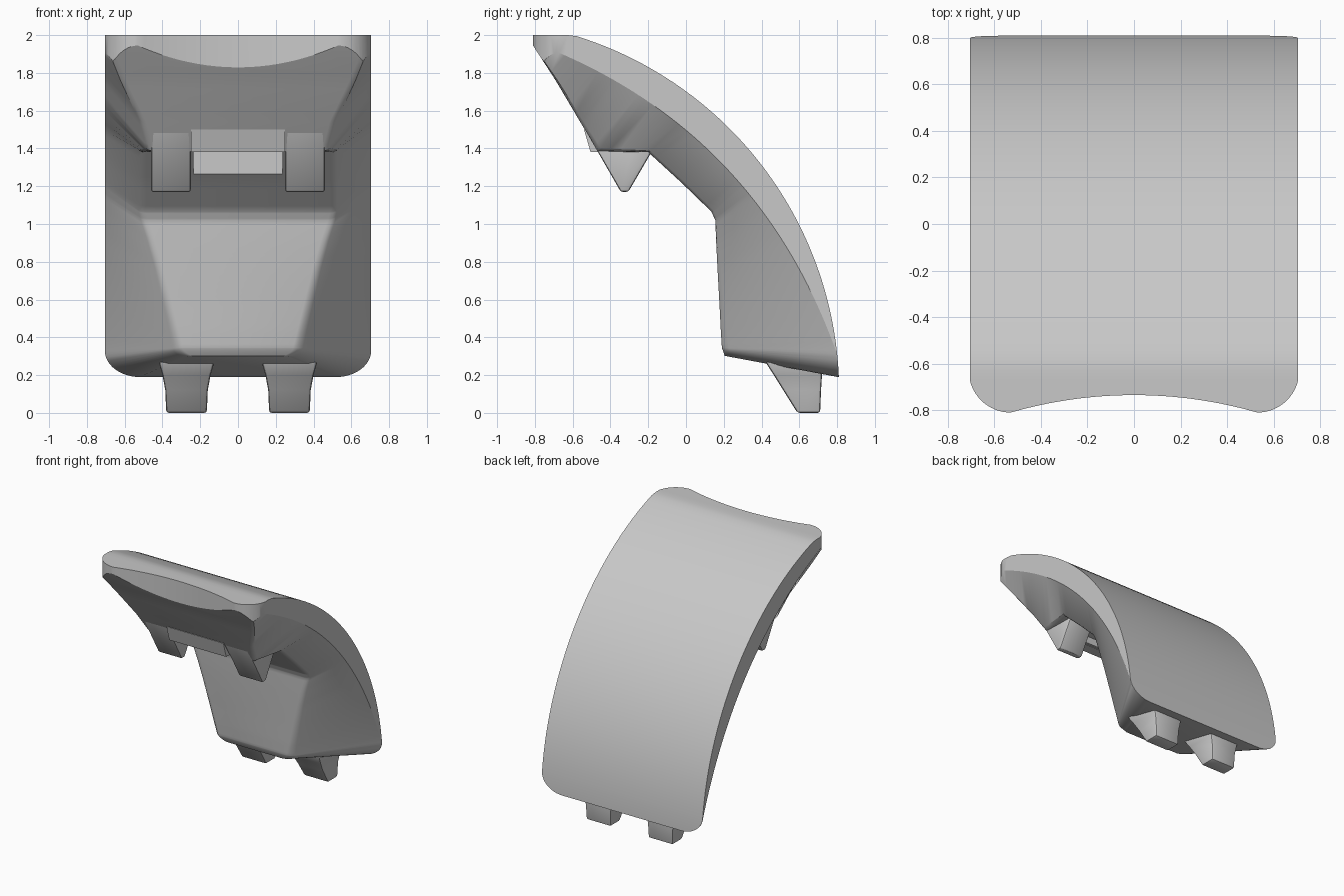
import bpy, bmesh, math
from mathutils import Vector

if "Cube" in bpy.data.objects:
    bpy.data.objects.remove(bpy.data.objects["Cube"])

grey = bpy.data.materials.new("plain_grey")
grey.use_nodes = True
GREY = (0.58, 0.58, 0.58, 1)
grey.diffuse_color = GREY
grey.node_tree.nodes["Principled BSDF"].inputs["Base Color"].default_value = GREY


def loft(name, rings):
    """Closed solid through a list of equal-length point rings."""
    bm = bmesh.new()
    rows = [[bm.verts.new(p) for p in ring] for ring in rings]
    n = len(rows[0])
    for a, b in zip(rows, rows[1:]):
        for i in range(n):
            j = (i + 1) % n
            bm.faces.new((a[i], a[j], b[j], b[i]))
    bm.faces.new(rows[0])
    bm.faces.new(rows[-1])
    bmesh.ops.remove_doubles(bm, verts=bm.verts, dist=1e-4)
    bmesh.ops.recalc_face_normals(bm, faces=bm.faces)
    mesh = bpy.data.meshes.new(name)
    bm.to_mesh(mesh)
    bm.free()
    ob = bpy.data.objects.new(name, mesh)
    bpy.context.collection.objects.link(ob)
    mesh.materials.append(grey)
    return ob


def finish(ob, bevel=0.0):
    """Round edges if asked, apply modifiers, then shade smooth."""
    if bevel:
        mod = ob.modifiers.new("soft_edges", "BEVEL")
        mod.width, mod.segments = bevel, 2
    bpy.ops.object.select_all(action="DESELECT")
    bpy.context.view_layer.objects.active = ob
    ob.select_set(True)
    for mod in list(ob.modifiers):
        bpy.ops.object.modifier_apply(modifier=mod.name)
    bpy.ops.object.shade_smooth_by_angle(angle=math.radians(30))


def side_prism(name, profile, x0, x1):
    """Extrude a (y, z) profile from x0 to x1."""
    return loft(name, [[(x, y, z) for y, z in profile] for x in (x0, x1)])


def cut(ob, cutter, operation):
    mod = ob.modifiers.new(cutter.name, "BOOLEAN")
    mod.object, mod.operation, mod.solver = cutter, operation, "EXACT"
    cutter.hide_render = True


def back_point(angle):
    """Outer shell: a large arc, flattened at the top."""
    return Vector((-1.168 + 1.979 * math.cos(angle),
                   min(2.0, 0.105 + 1.979 * math.sin(angle))))


def rim_point(u):
    """Inner edge of the side wall: a shallower bow."""
    bow = 0.75 * u * (1 - u)
    return Vector((-0.825 + 1.615 * u + bow, 1.968 - 1.63 * u + bow))


def section(half, outer, rim, keel, w):
    """Ring from the back edge over the flank to the inner face, mirrored."""
    edge, side = Vector((w, *keel)), Vector((half, *rim))
    ring = [Vector((half, *outer)), side, edge.lerp(side, 0.06),
            edge.lerp(side, 0.015) - Vector((0.012, 0, 0)), Vector((w - 0.03, *keel))]
    return ring + [Vector((-p.x, p.y, p.z)) for p in reversed(ring)]


# Curved shell stations: position along the rim, inner face (y, z), half width
stations = [(0, (-.825, 1.968), .705), (.1, (-.69, 1.76), .62), (.2, (-.56, 1.54), .515),
            (.28, (-.465, 1.385), .475), (.4, (-.2, 1.38), .515), (.5, (-.02, 1.215), .515),
            (.58, (.135, 1.065), .515), (.61, (.155, 1.02), .505), (.66, (.16, .9), .465),
            (.73, (.167, .76), .425), (.82, (.177, .58), .38), (.9, (.184, .44), .345),
            (1, (.19, .345), .322)]
HALF, STEPS = 0.705, 5
rings = []
for (u0, k0, w0), (u1, k1, w1) in zip(stations, stations[1:]):
    for s in range(STEPS):
        t = s / STEPS
        u = u0 + (u1 - u0) * t
        rings.append(section(HALF, back_point(math.radians(80 - 73.5 * u)), rim_point(u),
                             Vector(k0).lerp(Vector(k1), t), w0 + (w1 - w0) * t))

# Rounded lower corners: the flank fans round to the bottom face
FAN = 12
for i in range(FAN + 1):
    t = i / FAN
    a = t * math.pi / 2
    outer = back_point(math.asin((0.225 - 0.14 * math.sin(a)) / 1.979))
    keel = Vector((.19, .345)).lerp(Vector((.205, .302)), t)
    rings.append(section(0.52 + 0.185 * math.cos(a), outer, outer - Vector((0.005, 0)),
                         keel, 0.322 - 0.05 * t * t))
body = loft("curved_shell", rings)


def arc(cx, cy, r, a0, a1, n=16):
    return [(cx + r * math.cos(math.radians(a0 + (a1 - a0) * i / n)),
             cy + r * math.sin(math.radians(a0 + (a1 - a0) * i / n))) for i in range(n + 1)]


# Plan outline: rounded front corners and a shallow concave front edge
right_corner = arc(.53, -.63, .18, 0, -90)
left_corner = [(-x, y) for x, y in reversed(right_corner)]
bite = arc(0, -2.645, 1.91, 73.9, 106.1, 32)[1:-1]
plan = [(-.71, 1), (.71, 1)] + right_corner + bite + left_corner
plan_cutter = loft("plan_cutter", [[(x, y, z) for x, y in plan] for z in (-.5, 2.5)])

# Latch slot under the roof
slot = side_prism("slot_cutter", [(-.4, 1.2), (-.075, 1.2), (-.075, 1.44), (-.4, 1.44)],
                  -.235, .235)
cut(body, plan_cutter, "INTERSECT")
cut(body, slot, "DIFFERENCE")
finish(body)
for helper in (plan_cutter, slot):
    bpy.data.objects.remove(helper)

# Lip between the upper hooks
lip = side_prism("front_lip", [(-.54, 1.5), (-.505, 1.38), (-.42, 1.38), (-.42, 1.5)], -.25, .25)
finish(lip)

for label, s in (("left", 1), ("right", -1)):
    # Upper hook: wedge flush with the sloped front
    hook = side_prism(label + "_upper_hook",
                      [(-.552, 1.53), (-.345, 1.17), (-.305, 1.17), (-.18, 1.385), (-.25, 1.53)],
                      s * .25, s * .46)
    finish(hook, 0.012)
    # Lower foot: tapered peg, flared where it meets the shell
    levels = [(0, .165, .38, .59, .71), (.12, .16, .385, .515, .715),
              (.2, .145, .4, .465, .72), (.27, .125, .42, .42, .72)]
    foot = loft(label + "_lower_foot",
                [[(s * a, c, z), (s * b, c, z), (s * b, d, z), (s * a, d, z)]
                 for z, a, b, c, d in levels])
    finish(foot, 0.014)
